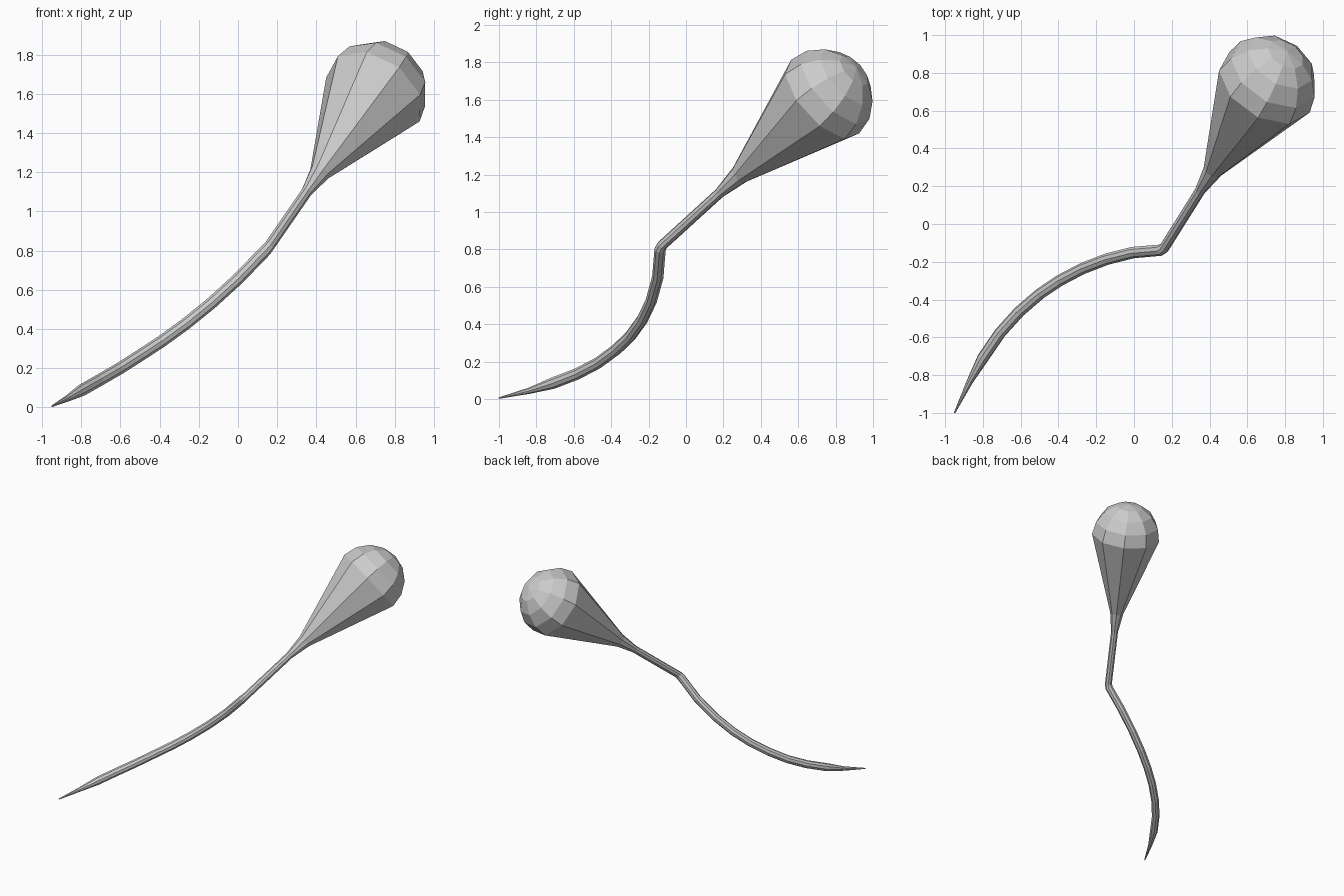
import bpy, bmesh, math
from mathutils import Vector

if "Cube" in bpy.data.objects:
    bpy.data.objects.remove(bpy.data.objects["Cube"])

SIDES = 9


def sweep(name, sections, ref):
    """Skin faceted rings along (point, radius) sections; ref sets the first corner direction."""
    bm = bmesh.new()
    pts = [Vector(p) for p, r in sections]
    rings = []
    n = len(pts)
    for i, (p, r) in enumerate(sections):
        t = Vector()
        if i > 0:
            t += (pts[i] - pts[i - 1]).normalized()
        if i < n - 1:
            t += (pts[i + 1] - pts[i]).normalized()
        t.normalize()
        ref = (ref - t * ref.dot(t)).normalized()   # carry the frame without twist
        side = t.cross(ref)
        ring = []
        for k in range(SIDES):
            a = 2 * math.pi * k / SIDES
            ring.append(bm.verts.new(pts[i] + r * (math.cos(a) * ref + math.sin(a) * side)))
        rings.append(ring)
    for a, b in zip(rings, rings[1:]):
        for k in range(SIDES):
            j = (k + 1) % SIDES
            bm.faces.new((a[k], a[j], b[j], b[k]))
    bm.faces.new(rings[0])
    bm.faces.new(rings[-1])
    bmesh.ops.remove_doubles(bm, verts=bm.verts, dist=0.0005)
    bmesh.ops.recalc_face_normals(bm, faces=bm.faces)
    me = bpy.data.meshes.new(name)
    bm.to_mesh(me)
    bm.free()
    ob = bpy.data.objects.new(name, me)
    bpy.context.collection.objects.link(ob)
    return ob


joint = Vector((0.152, -0.138, 0.812))
centre = Vector((0.697, 0.73, 1.603))
axis = (centre - joint).normalized()
R = 0.272

# Rounded end of the bulb, from the pole back to its widest ring
sections = []
for i in range(5):
    a = math.radians(90 - 22.5 * i)
    sections.append((centre + axis * R * math.sin(a), max(R * math.cos(a), 0.0001)))

# Taper into the thin straight neck, down to the elbow
length = (centre - joint).length
sections += [(joint + axis * 0.63, 0.053),
             (joint + axis * 0.47, 0.028),
             (joint + axis * 0.015, 0.028)]

# Curved tail, ending in a fine point
tail = [(0.140, -0.138, 0.800), (0, -0.15, 0.655), (-0.14, -0.185, 0.528),
        (-0.27, -0.235, 0.423), (-0.39, -0.298, 0.336), (-0.50, -0.372, 0.264),
        (-0.61, -0.467, 0.194), (-0.71, -0.578, 0.136), (-0.80, -0.71, 0.085)]
sections += [(p, 0.031) for p in tail]
sections += [((-0.87, -0.835, 0.045), 0.017), ((-0.95, -1.0, 0.005), 0.004)]

# Corner direction measured on the widest ring
right = Vector((0.82, 0, -0.57))
up = Vector((0.38, -0.74, 0.55))
a = math.radians(96)
sweep("bulb_with_tail", sections, -math.cos(a) * right + math.sin(a) * up)
